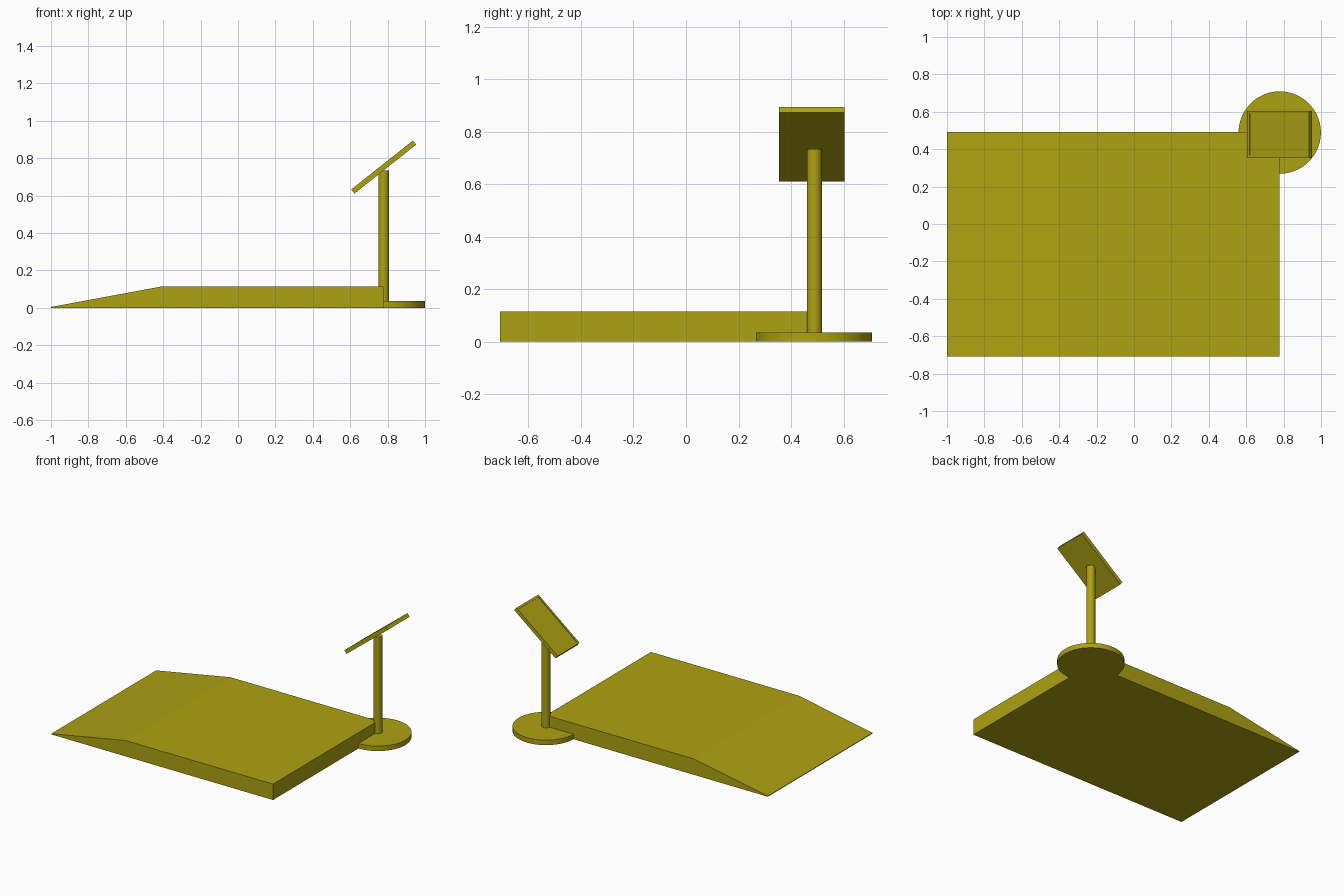
import bpy, bmesh, math
from mathutils import Matrix

if "Cube" in bpy.data.objects:
    bpy.data.objects.remove(bpy.data.objects["Cube"])

PX, PY = 0.779, 0.489  # post axis

mat = bpy.data.materials.new("olive_yellow")
mat.diffuse_color = (0.42, 0.36, 0.006, 1)
mat.use_nodes = True
mat.node_tree.nodes["Principled BSDF"].inputs["Base Color"].default_value = mat.diffuse_color


def finish(name, bm):
    bmesh.ops.recalc_face_normals(bm, faces=bm.faces[:])
    me = bpy.data.meshes.new(name)
    bm.to_mesh(me)
    bm.free()
    me.materials.append(mat)
    ob = bpy.data.objects.new(name, me)
    bpy.context.collection.objects.link(ob)
    return ob


def cylinder(name, radius, z0, z1, sides):
    bm = bmesh.new()
    bmesh.ops.create_cone(bm, cap_ends=True, segments=sides, radius1=radius,
                          radius2=radius, depth=z1 - z0,
                          matrix=Matrix.Translation((PX, PY, (z0 + z1) / 2)))
    ob = finish(name, bm)
    bpy.context.view_layer.objects.active = ob
    ob.select_set(True)
    bpy.ops.object.shade_smooth_by_angle(angle=math.radians(30))
    ob.select_set(False)
    return ob


# Ramped platform: side profile extruded along y
profile = [(-1, 0), (0.777, 0), (0.777, 0.115), (-0.405, 0.115), (-1, 0.005)]
bm = bmesh.new()
side = bm.faces.new([bm.verts.new((x, -0.709, z)) for x, z in profile])
ext = bmesh.ops.extrude_face_region(bm, geom=[side], use_keep_orig=True)
verts = [g for g in ext["geom"] if isinstance(g, bmesh.types.BMVert)]
bmesh.ops.translate(bm, verts=verts, vec=(0, PY + 0.709 + 0.002, 0))
finish("ramp_platform", bm)

# Stand
cylinder("stand_base", 0.22, 0, 0.036, 96)
cylinder("stand_post", 0.029, 0.03, 0.735, 48)

# Tilted display panel with a shallow recessed screen
bm = bmesh.new()
bmesh.ops.create_cube(bm, size=1, matrix=Matrix.Diagonal((0.421, 0.251, 0.028, 1)))
bm.normal_update()
top = max(bm.faces, key=lambda f: f.normal.z)
bmesh.ops.inset_region(bm, faces=[top], thickness=0.02)
ext = bmesh.ops.extrude_face_region(bm, geom=[top])
verts = [g for g in ext["geom"] if isinstance(g, bmesh.types.BMVert)]
bmesh.ops.translate(bm, verts=verts, vec=(0, 0, -0.004))
if top.is_valid:
    bm.faces.remove(top)
panel = finish("display_panel", bm)
panel.location = (PX, 0.479, 0.753)
panel.rotation_euler = (0, -math.radians(38.4), 0)
